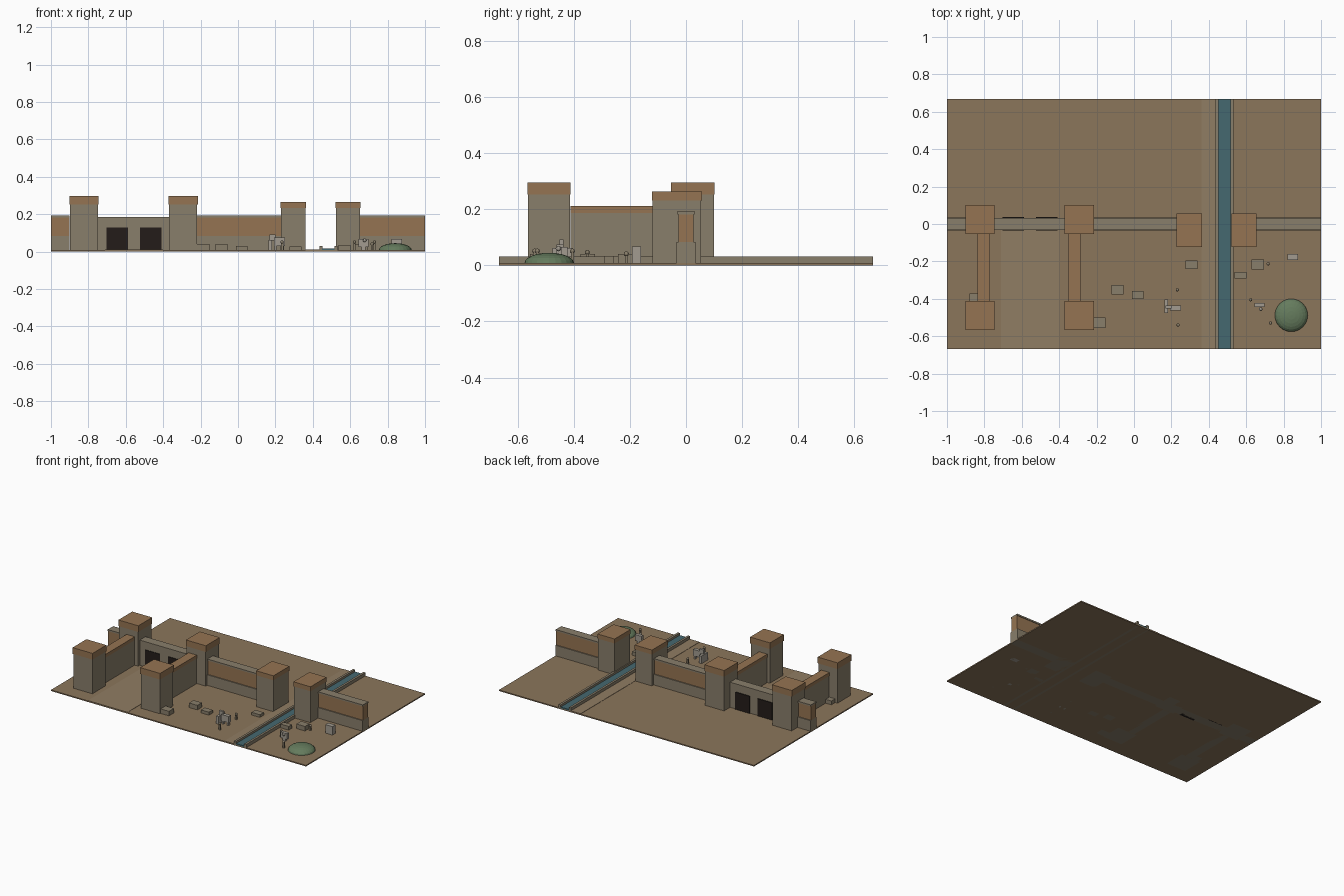
import bpy, bmesh, math

if "Cube" in bpy.data.objects:
    bpy.data.objects.remove(bpy.data.objects["Cube"])

def mat(name, r, g, b):
    m = bpy.data.materials.new(name)
    m.diffuse_color = (r, g, b, 1)
    m.use_nodes = True
    m.node_tree.nodes["Principled BSDF"].inputs["Base Color"].default_value = m.diffuse_color
    return m

EARTH = mat("earth", .26, .18, .105)
PAVE = mat("paving", .28, .205, .125)
STONE = mat("stone", .25, .21, .145)
BRICK = mat("brick", .30, .175, .085)
WATER = mat("water", .06, .14, .16)
DARK = mat("dark_gate", .017, .012, .01)
PALE = mat("pale_stone", .36, .33, .28)
GREEN = mat("green", .13, .20, .11)

def finish(bm, name, m):
    me = bpy.data.meshes.new(name)
    bm.to_mesh(me)
    bm.free()
    ob = bpy.data.objects.new(name, me)
    bpy.context.collection.objects.link(ob)
    me.materials.append(m)
    return ob

def box(name, x0, x1, y0, y1, z0, z1, m):
    bm = bmesh.new()
    bmesh.ops.create_cube(bm, size=1)
    for v in bm.verts:
        v.co = (x1 if v.co.x > 0 else x0, y1 if v.co.y > 0 else y0, z1 if v.co.z > 0 else z0)
    return finish(bm, name, m)

def ball(name, x, y, z, r, m, sz=1, seg=10, rings=6):
    bm = bmesh.new()
    bmesh.ops.create_uvsphere(bm, u_segments=seg, v_segments=rings, radius=r)
    for v in bm.verts:
        v.co = (x + v.co.x, y + v.co.y, z + v.co.z * sz)
    return finish(bm, name, m)

def tower(name, x0, x1, y0, y1, zb, zt):
    e = .003
    box(name + "_body", x0 + e, x1 - e, y0 + e, y1 - e, 0, zb, STONE)
    box(name + "_cap", x0, x1, y0, y1, zb, zt, BRICK)

# ground and courtyard paving
G = .008
box("ground", -1, 1, -.667, .667, 0, G, EARTH)
box("courtyard_paving", -.71, -.40, -.667, -.03, G, G + .002, PAVE)
box("canal_path", .36, .44, -.667, .667, G, G + .002, PAVE)

# canal with two kerbs
box("canal_water", .45, .517, -.667, .667, G, .016, WATER)
for n, x in (("left", .436), ("right", .516)):
    box("canal_kerb_" + n, x, x + .016, -.667, .667, 0, .031, STONE)

# gate fort towers and its side walls
for n, x in (("left", -.901), ("right", -.371)):
    tower("fort_back_tower_" + n, x, x + .156, -.053, .102, .252, .296)
    tower("fort_front_tower_" + n, x, x + .156, -.566, -.411, .252, .296)
for n, x in (("left", -.837), ("right", -.35)):
    box("fort_side_wall_" + n, x + .002, x + .062, -.411, -.053, 0, .187, STONE)
    box("fort_side_wall_cap_" + n, x, x + .064, -.411, -.053, .187, .211, BRICK)

# canal towers
tower("canal_tower_left", .227, .363, -.122, .057, .232, .264)
tower("canal_tower_right", .52, .654, -.122, .057, .232, .264)

# city wall: stone footing, brick middle, stone coping
for n, a, b in (("west", -1, -.9), ("middle", -.22, .23), ("east", .65, 1)):
    box("wall_footing_" + n, a, b, -.034, .034, 0, .083, STONE)
    box("wall_brick_" + n, a, b, -.027, .027, .083, .182, BRICK)
    box("wall_coping_" + n, a, b, -.031, .031, .182, .193, STONE)

# gate wall with two dark doorways
box("gate_wall", -.75, -.365, -.032, .032, 0, .186, STONE)
for n, x in (("left", -.703), ("right", -.525)):
    box("gate_doorway_" + n, x, x + .115, -.036, .038, 0, .13, DARK)

# loose blocks
blocks = [(-.12, -.055, -.377, -.325, .04), (-.01, .052, -.4, -.357, .029),
          (.275, .34, -.24, -.196, .027), (.538, .602, -.292, -.256, .034),
          (.628, .695, -.243, -.19, .04), (-.22, -.152, -.556, -.5, .04),
          (-.88, -.835, -.42, -.372, .035)]
for i, (a, b, c, d, h) in enumerate(blocks):
    box(f"block_{i}", a, b, c, d, 0, h, STONE)

# standing stone, carved statues and posts
box("standing_stone", .82, .876, -.193, -.16, 0, .068, PALE)
box("statue_plinth", .162, .182, -.476, -.405, G, .062, PALE)
box("statue_body", .192, .25, -.462, -.436, .03, .075, PALE)
box("statue_head", .168, .2, -.452, -.436, .06, .092, PALE)
for i, x in enumerate((.195, .235)):
    box(f"statue_leg_{i}", x, x + .012, -.458, -.44, 0, .04, PALE)
box("small_statue_body", .645, .697, -.445, -.422, .025, .066, PALE)
box("small_statue_foot", .66, .682, -.444, -.424, 0, .03, PALE)
ball("small_statue_head", .677, -.455, .06, .01, PALE)
for i, (x, y, h) in enumerate(((.232, -.352, .04), (.236, -.54, .045), (.623, -.405, .045),
                               (.717, -.213, .035), (.73, -.53, .045))):
    box(f"figure_{i}", x - .006, x + .006, y - .005, y + .005, 0, h, STONE)
    ball(f"figure_head_{i}", x, y, h + .006, .009, STONE)

# green dome
bm = bmesh.new()
bmesh.ops.create_uvsphere(bm, u_segments=24, v_segments=12, radius=.088)
bmesh.ops.bisect_plane(bm, geom=bm.verts[:] + bm.edges[:] + bm.faces[:],
                       plane_co=(0, 0, 0), plane_no=(0, 0, -1), clear_outer=True)
bmesh.ops.holes_fill(bm, edges=[e for e in bm.edges if e.is_boundary])
for v in bm.verts:
    v.co = (.841 + v.co.x, -.488 + v.co.y, .008 + v.co.z * .42)
finish(bm, "dome", GREEN)
